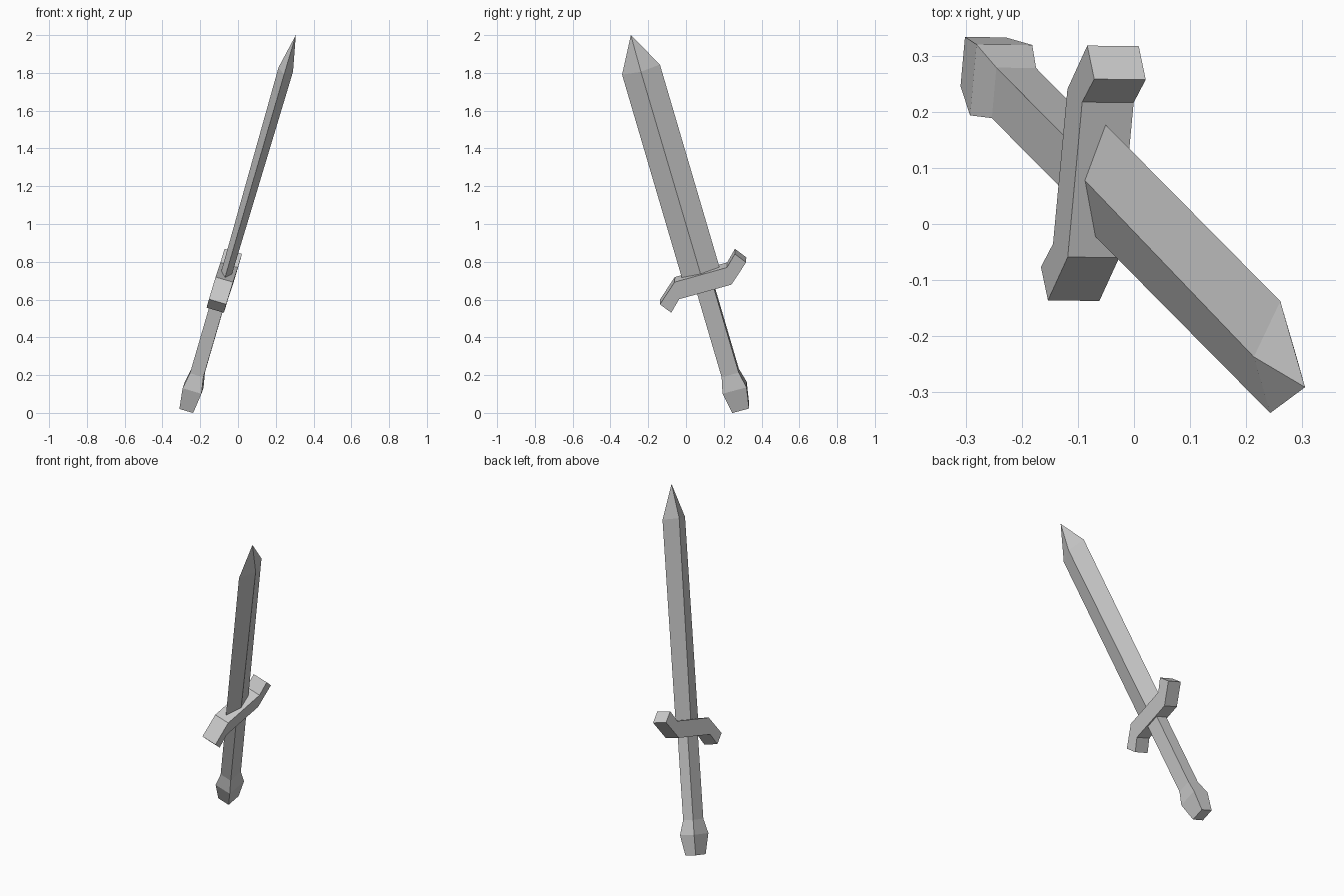
import bpy, bmesh
from mathutils import Vector, Matrix

if "Cube" in bpy.data.objects:
    bpy.data.objects.remove(bpy.data.objects["Cube"])

# Tilted sword frame: local z = blade axis, y = blade width / guard, x = thickness
base = Vector((-0.27, 0.29, 0.022))
axis = (Vector((0.306, -0.292, 2.0)) - base).normalized()
thick = Vector((0.09, 1.0, 0.268)).cross(axis).normalized()
width = axis.cross(thick)
frame = Matrix.Translation(base) @ Matrix((thick, width, axis)).transposed().to_4x4()


def loft(name, rings):
    """Skin a stack of rings; a one-point ring makes a tip."""
    bm = bmesh.new()
    loops = [[bm.verts.new(frame @ Vector(p)) for p in r] for r in rings]
    n = len(loops[0])
    for a, b in zip(loops, loops[1:]):
        for i in range(n):
            j = (i + 1) % n
            bm.faces.new((a[i], a[j], b[0]) if len(b) == 1 else (a[i], a[j], b[j], b[i]))
    for cap in (loops[0], loops[-1]):
        if len(cap) > 2:
            bm.faces.new(cap)
    bmesh.ops.recalc_face_normals(bm, faces=bm.faces[:])
    mesh = bpy.data.meshes.new(name)
    bm.to_mesh(mesh)
    bm.free()
    ob = bpy.data.objects.new(name, mesh)
    bpy.context.collection.objects.link(ob)
    return ob


def rect(x, y, z):
    return [(x, y, z), (-x, y, z), (-x, -y, z), (x, -y, z)]


def diamond(x, y, z):
    return [(x, 0, z), (0, y, z), (-x, 0, z), (0, -y, z)]


# Blade: diamond section running to a point
loft("blade", [diamond(0.029, 0.104, 0.745), diamond(0.04, 0.104, 1.943), [(0, 0, 2.141)]])

# Grip and flared pommel: rectangular sections
loft("grip", [rect(0.037, 0.047, 0.205), rect(0.037, 0.047, 0.72)])
loft("pommel", [rect(0.038, 0.046, 0.0), rect(0.052, 0.066, 0.12), rect(0.037, 0.047, 0.205)])

# S-shaped guard: half profile repeated by a half turn, extruded across the thickness
half = [(0.143, -0.047), (0.251, 0.05), (0.206, 0.111), (0.146, 0.05)]
profile = half + [(-u, -s) for u, s in half]
loft("guard", [[(x, u, 0.733 + s) for u, s in profile] for x in (-0.048, 0.048)])
